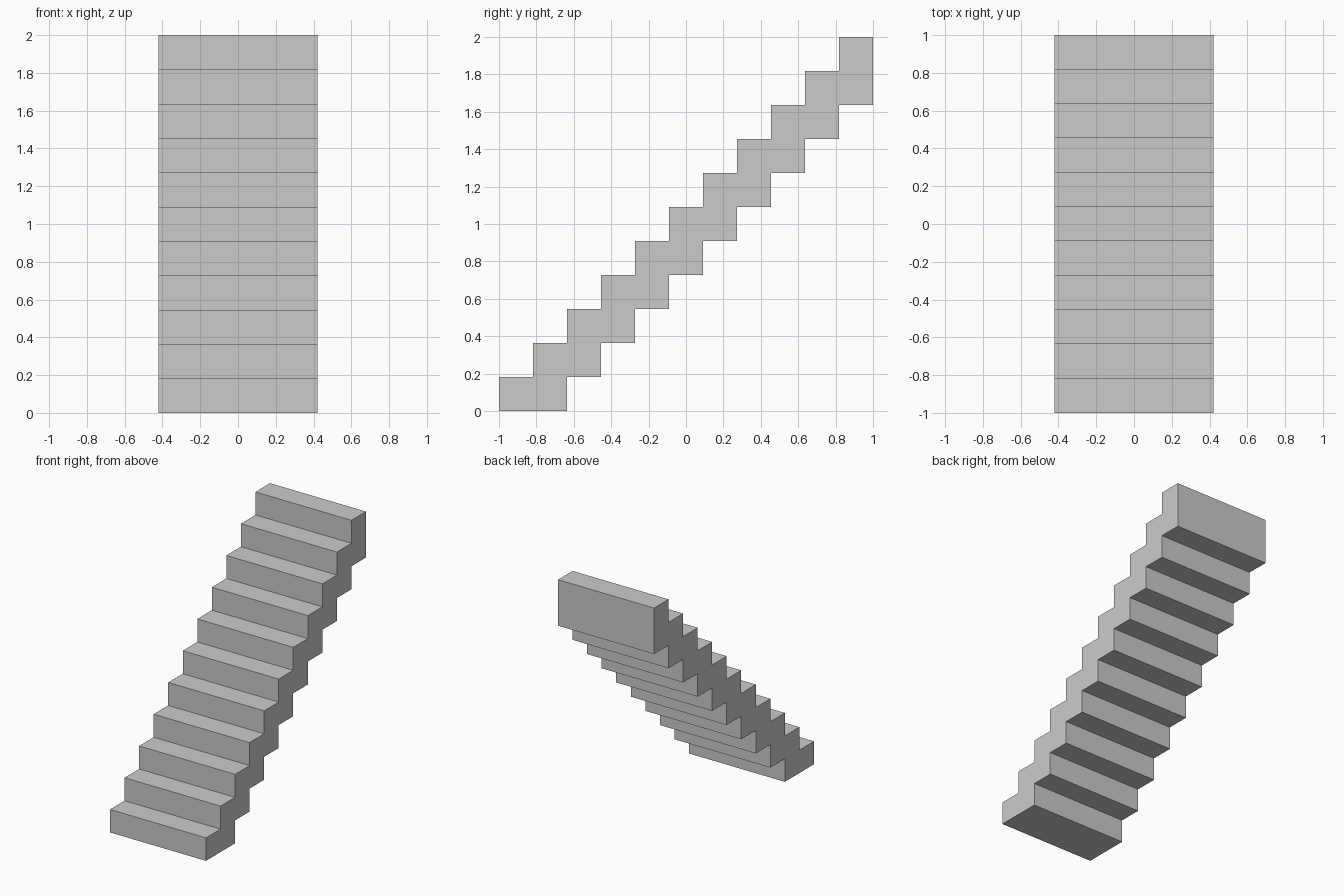
import bpy, bmesh

if "Cube" in bpy.data.objects:
    bpy.data.objects.remove(bpy.data.objects["Cube"])

STEPS = 11
S = 2 / STEPS          # tread depth = riser height
HALF_W = 0.42

# Side profile (y, z): treads going up, then the stepped underside coming back
profile = []
for i in range(STEPS):
    y = -1 + i * S
    profile += [(y, i * S), (y, (i + 1) * S)]
profile += [(1, 2), (1, 2 - 2 * S)]
for i in range(STEPS - 1, 1, -1):
    y = -1 + i * S
    profile += [(y, (i - 1) * S), (y, (i - 2) * S)]

# Extrude the profile across the width
bm = bmesh.new()
side = bm.faces.new([bm.verts.new((-HALF_W, y, z)) for y, z in profile])
ext = bmesh.ops.extrude_face_region(bm, geom=[side], use_keep_orig=True)
moved = [v for v in ext["geom"] if isinstance(v, bmesh.types.BMVert)]
bmesh.ops.translate(bm, verts=moved, vec=(2 * HALF_W, 0, 0))
bmesh.ops.recalc_face_normals(bm, faces=bm.faces[:])

mesh = bpy.data.meshes.new("staircase")
bm.to_mesh(mesh)
bm.free()
bpy.context.collection.objects.link(bpy.data.objects.new("staircase", mesh))
